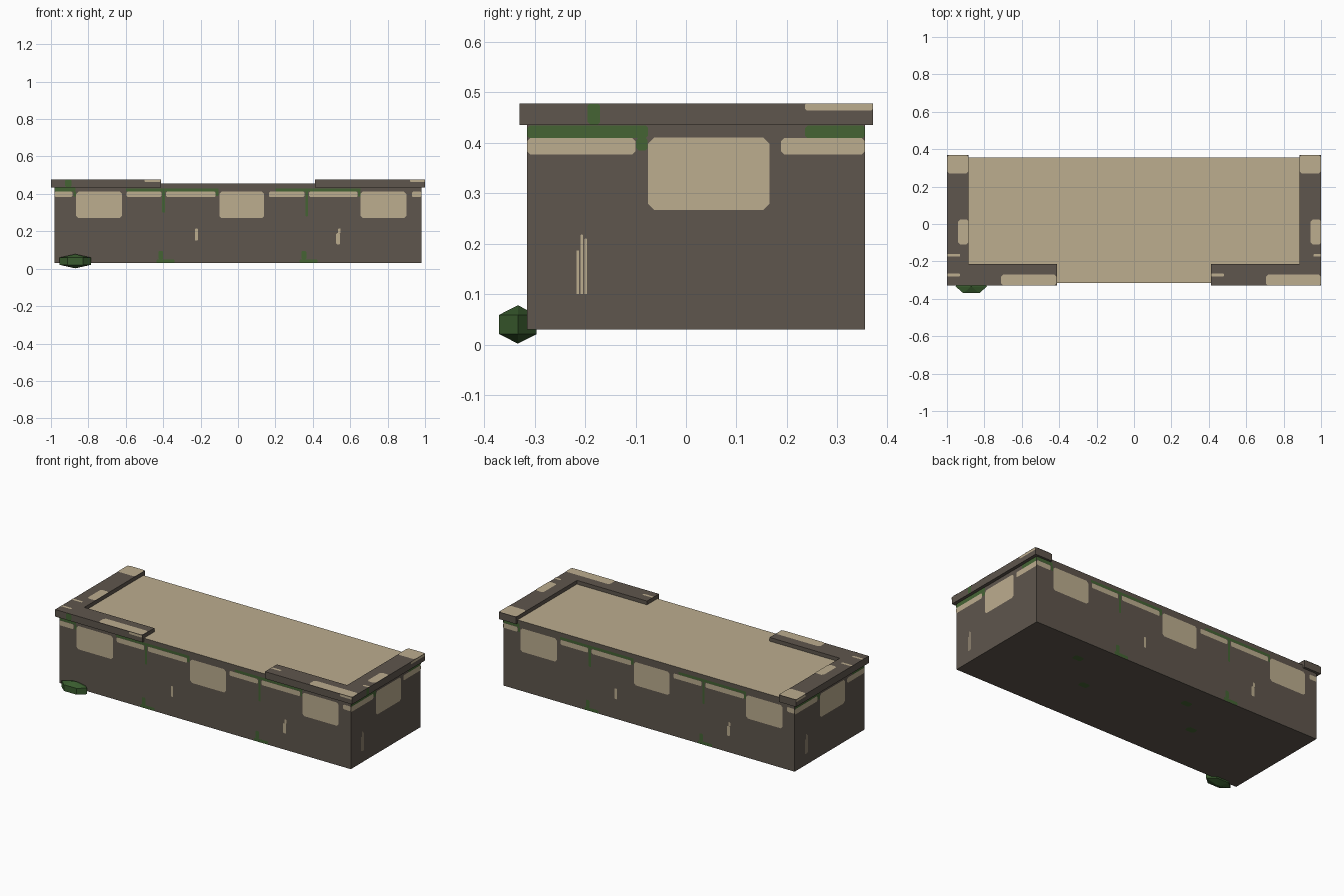
import bpy, bmesh, math
from mathutils import Vector

cube = bpy.data.objects.get("Cube")
if cube:
    bpy.data.objects.remove(cube, do_unlink=True)


def material(name, r, g, b):
    m = bpy.data.materials.new(name)
    m.use_nodes = True
    m.diffuse_color = (r, g, b, 1)
    m.node_tree.nodes["Principled BSDF"].inputs["Base Color"].default_value = (r, g, b, 1)
    return m


STONE = material("dark stone", 0.114, 0.093, 0.074)
SAND = material("sandstone", 0.503, 0.418, 0.275)
MOSS = material("moss green", 0.058, 0.127, 0.034)
LEAF = material("bush green", 0.042, 0.108, 0.028)


def finish(name, bm, *mats):
    mesh = bpy.data.meshes.new(name)
    bm.to_mesh(mesh)
    bm.free()
    for m in mats:
        mesh.materials.append(m)
    obj = bpy.data.objects.new(name, mesh)
    bpy.context.collection.objects.link(obj)
    return obj


def prism(name, outline, bottom, top, *mats):
    """Extrude a plan outline upwards; the top face takes the last material."""
    bm = bmesh.new()
    base = bm.faces.new([bm.verts.new((x, y, bottom)) for x, y in outline])
    new = bmesh.ops.extrude_face_region(bm, geom=[base])["geom"]
    for v in new:
        if isinstance(v, bmesh.types.BMVert):
            v.co.z = top
    bmesh.ops.recalc_face_normals(bm, faces=bm.faces)
    for f in bm.faces:
        if f.normal.z > 0.9:
            f.material_index = len(mats) - 1
    return finish(name, bm, *mats)


def paint(name, mat, place, rects):
    """Lay flat patches with clipped corners on a surface given by place(u, v)."""
    bm = bmesh.new()
    for u0, u1, v0, v1 in rects:
        c = min(0.012, (u1 - u0) / 5, (v1 - v0) / 5)
        corners = [(u0 + c, v0), (u1 - c, v0), (u1, v0 + c), (u1, v1 - c),
                   (u1 - c, v1), (u0 + c, v1), (u0, v1 - c), (u0, v0 + c)]
        bm.faces.new([bm.verts.new(place(u, v)) for u, v in corners])
    return finish(name, bm, mat)


# Main block with a sandstone deck
LEFT, FRONT, BACK = 0.98, -0.315, 0.355
LIFT = 0.002
prism("main_block", [(-LEFT, FRONT), (LEFT, FRONT), (LEFT, BACK), (-LEFT, BACK)],
      0.03, 0.455, STONE, SAND)

# L-shaped parapets on both front corners
CAP_FRONT, CAP_BACK, CAP_TOP = -0.33, 0.37, 0.478
corner = [(1, CAP_FRONT), (1, CAP_BACK), (0.885, CAP_BACK),
          (0.885, -0.215), (0.413, -0.215), (0.413, CAP_FRONT)]
for side, s in (("left", 1), ("right", -1)):
    prism(side + "_parapet", [(s * x, y) for x, y in corner], 0.435, CAP_TOP, STONE)

# Long wall patches, the back being the front turned half a circle
long_sand = [
    (-0.865, -0.62, 0.27, 0.412), (-0.1, 0.14, 0.27, 0.412), (0.655, 0.9, 0.27, 0.412),
    (-0.98, -0.885, 0.383, 0.412), (-0.595, -0.41, 0.383, 0.412),
    (-0.385, -0.12, 0.383, 0.412), (0.165, 0.355, 0.383, 0.412),
    (0.38, 0.64, 0.383, 0.412), (0.93, 0.98, 0.383, 0.412),
    (-0.23, -0.215, 0.15, 0.215), (0.525, 0.545, 0.13, 0.19), (0.535, 0.548, 0.19, 0.215),
]
long_moss = [
    (-0.98, -0.87, 0.414, 0.435), (-0.88, -0.867, 0.385, 0.414),
    (-0.6, -0.12, 0.414, 0.43), (-0.405, -0.39, 0.3, 0.414),
    (-0.12, -0.104, 0.39, 0.43), (0.2, 0.655, 0.414, 0.43),
    (0.36, 0.375, 0.28, 0.414), (0.642, 0.654, 0.385, 0.414),
]
for x in (-0.385, 0.38):
    long_moss += [(x - 0.05, x + 0.045, 0.031, 0.05), (x - 0.04, x - 0.015, 0.05, 0.095)]

# Short wall patches
end_sand = [
    (-0.075, 0.165, 0.267, 0.41), (FRONT, -0.1, 0.377, 0.409), (0.188, BACK, 0.377, 0.409),
    (-0.217, -0.212, 0.1, 0.187), (-0.209, -0.204, 0.1, 0.218), (-0.201, -0.196, 0.1, 0.21),
]
end_moss = [(FRONT, -0.075, 0.409, 0.434), (-0.099, -0.076, 0.385, 0.41),
            (0.236, BACK, 0.409, 0.434)]

walls = {
    "front": (lambda u, v: (u, FRONT - LIFT, v), long_sand, long_moss),
    "back": (lambda u, v: (-u, BACK + LIFT, v), long_sand, long_moss),
    "left": (lambda u, v: (LEFT + LIFT, u, v), end_sand, end_moss),
    "right": (lambda u, v: (-LEFT - LIFT, FRONT + BACK - u, v), end_sand, end_moss),
}
for wall, (place, sand, moss) in walls.items():
    paint(wall + "_wall_bricks", SAND, place, sand)
    paint(wall + "_wall_moss", MOSS, place, moss)

# Worn patches on the parapets
paint("parapet_top_wear", SAND, lambda u, v: (u, v, CAP_TOP + LIFT), [
    (-1, -0.885, 0.27, CAP_BACK), (0.885, 1, 0.27, CAP_BACK),
    (-0.94, -0.885, -0.11, 0.025), (0.945, 1, -0.11, 0.025),
    (-1, -0.93, -0.175, -0.16), (0.96, 1, -0.175, -0.16),
    (-1, -0.93, -0.28, -0.265), (0.413, 0.48, -0.28, -0.265),
    (-0.71, -0.415, CAP_FRONT, -0.27), (0.705, 1, CAP_FRONT, -0.27)])
paint("parapet_front_wear", SAND, lambda u, v: (u, CAP_FRONT - LIFT, v),
      [(-0.5, -0.415, 0.464, CAP_TOP), (0.92, 1, 0.464, CAP_TOP)])
paint("parapet_front_moss", MOSS, lambda u, v: (u, CAP_FRONT - LIFT, v),
      [(-0.925, -0.89, 0.436, CAP_TOP)])
ends = {"left": lambda u, v: (1 + LIFT / 2, u, v), "right": lambda u, v: (-1 - LIFT / 2, -u, v)}
paint("left_parapet_wear", SAND, ends["left"], [(0.236, CAP_BACK, 0.464, CAP_TOP)])
paint("left_parapet_moss", MOSS, ends["left"], [(-0.195, -0.17, 0.436, CAP_TOP)])
paint("right_parapet_wear", SAND, ends["right"], [(-CAP_BACK, -0.28, 0.464, CAP_TOP)])

# Moss spots under the block
paint("underside_moss", MOSS, lambda u, v: (u, -v, 0.03 - LIFT),
      [(x - 0.03, x + 0.03, v - 0.02, v + 0.02)
       for x, v in ((0.56, -0.2), (0.35, 0), (-0.2, -0.2), (-0.4, 0))])

# Low six-sided bush at the front right corner
bm = bmesh.new()
centre = Vector((-0.87, -0.333, 0.04))
for lift in (-1, 1):
    bm.verts.new(centre + Vector((0, 0, 0.038 * lift)))
    for i in range(6):
        a = i * math.pi / 3
        bm.verts.new(centre + Vector((0.085 * math.cos(a), 0.043 * math.sin(a), 0.019 * lift)))
bmesh.ops.convex_hull(bm, input=bm.verts)
bmesh.ops.dissolve_limit(bm, angle_limit=0.02, verts=bm.verts, edges=bm.edges)
bmesh.ops.recalc_face_normals(bm, faces=bm.faces)
finish("corner_bush", bm, LEAF)
